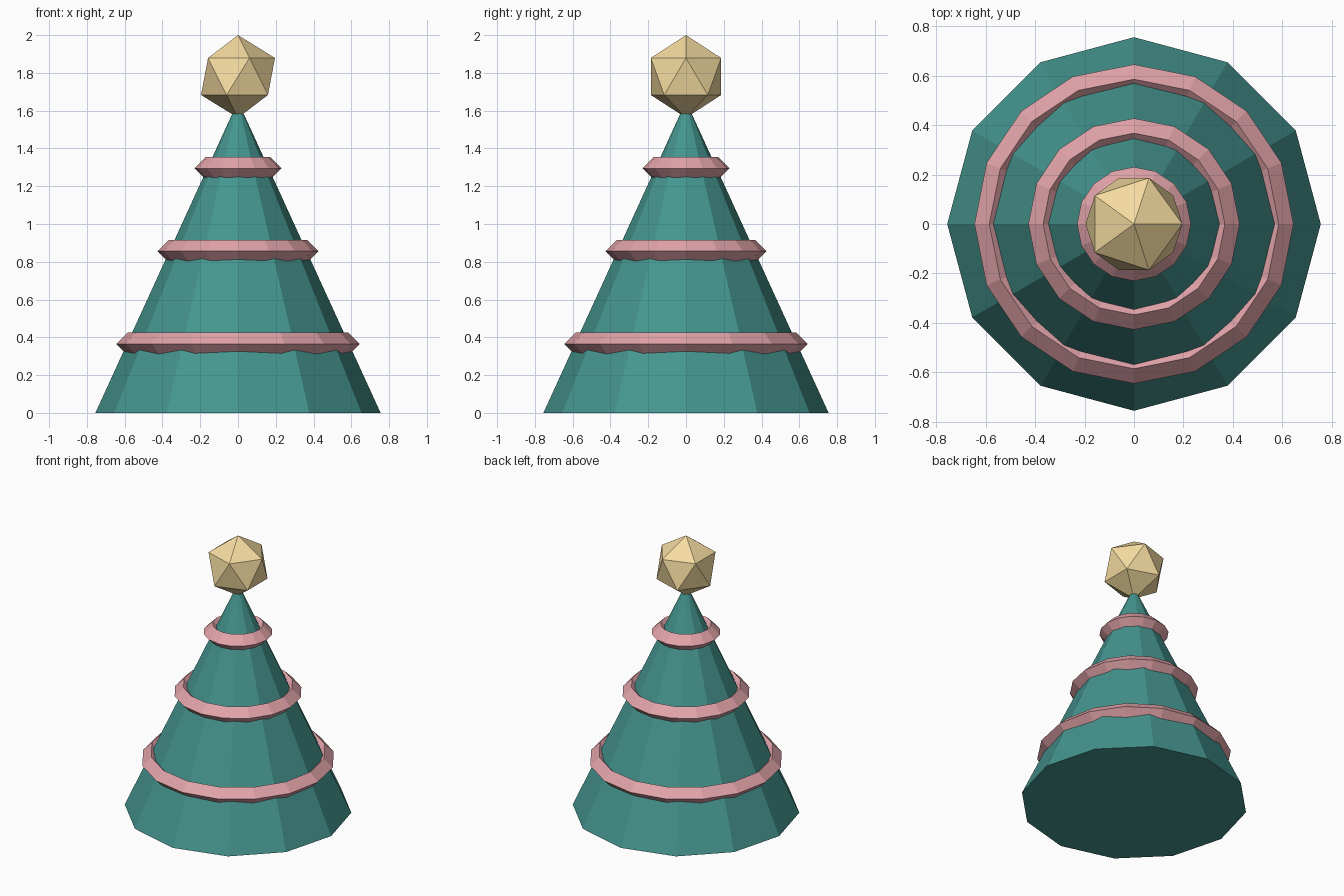
import bpy
from math import cos, sin, tau

if "Cube" in bpy.data.objects:
    bpy.data.objects.remove(bpy.data.objects["Cube"])


def paint(obj, name, color):
    mat = bpy.data.materials.get(name) or bpy.data.materials.new(name)
    mat.diffuse_color = (*color, 1)
    mat.use_nodes = True
    mat.node_tree.nodes["Principled BSDF"].inputs["Base Color"].default_value = mat.diffuse_color
    obj.data.materials.append(mat)


# Tree body: 12-sided cone with a corner on each axis
bpy.ops.mesh.primitive_cone_add(vertices=12, radius1=0.755, radius2=0,
                                depth=1.65, location=(0, 0, 0.825))
tree = bpy.context.object
tree.name = "tree_cone"
paint(tree, "green", (0.06, 0.30, 0.275))

# Garlands: 16-sided rings with a diamond cross-section
garlands = [("lower", 0.585, 0.365), ("middle", 0.367, 0.856), ("upper", 0.17, 1.295)]
for label, radius, z in garlands:
    bpy.ops.mesh.primitive_torus_add(major_segments=16, minor_segments=4,
                                     major_radius=radius, minor_radius=0.06,
                                     location=(0, 0, z))
    ring = bpy.context.object
    ring.name = label + "_garland"
    paint(ring, "pink", (0.76, 0.37, 0.40))

# Topper: icosahedron
bpy.ops.mesh.primitive_ico_sphere_add(subdivisions=1, radius=0.219,
                                      location=(0, 0, 1.781))
topper = bpy.context.object
topper.name = "tree_topper"
paint(topper, "gold", (0.91, 0.71, 0.35))
